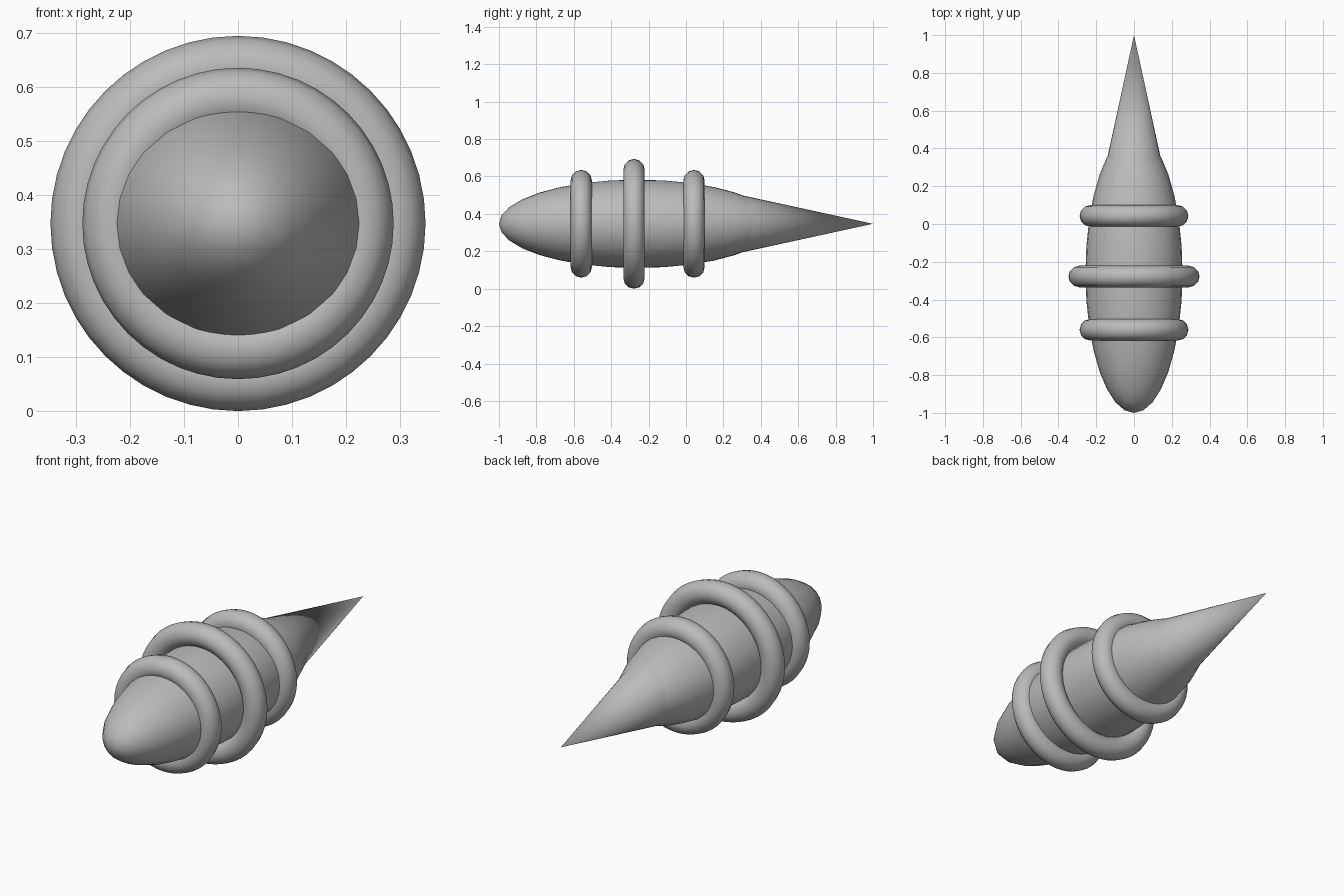
import bpy
from math import pi, radians

if "Cube" in bpy.data.objects:
    bpy.data.objects.remove(bpy.data.objects["Cube"], do_unlink=True)

AXIS_Z = 0.347  # height of the long axis

grey = bpy.data.materials.new("grey")
grey.use_nodes = True
colour = (0.5, 0.5, 0.5, 1)
grey.diffuse_color = colour
grey.node_tree.nodes["Principled BSDF"].inputs["Base Color"].default_value = colour


def finish(name):
    """Name, colour and smooth the active object."""
    obj = bpy.context.object
    obj.name = name
    obj.data.materials.append(grey)
    bpy.ops.object.transform_apply(location=False, rotation=True, scale=True)
    bpy.ops.object.shade_smooth_by_angle(angle=radians(40))
    return obj


# Elongated body, slightly wider than tall
bpy.ops.mesh.primitive_uv_sphere_add(segments=32, ring_count=16, radius=1,
                                     location=(0, -0.26, AXIS_Z))
bpy.context.object.scale = (0.257, 0.74, 0.236)
finish("body")

# Pointed tail, its base buried in the body
bpy.ops.mesh.primitive_cone_add(vertices=32, radius1=0.174, radius2=0, depth=0.8,
                                location=(0, 0.6, AXIS_Z), rotation=(-pi / 2, 0, 0))
finish("tail_spike")

# Three rings around the body
for name, y, major in (("front_ring", -0.56, 0.231),
                       ("middle_ring", -0.278, 0.29),
                       ("rear_ring", 0.043, 0.231)):
    bpy.ops.mesh.primitive_torus_add(major_radius=major, minor_radius=0.057,
                                     major_segments=48, minor_segments=12,
                                     location=(0, y, AXIS_Z), rotation=(pi / 2, 0, 0))
    finish(name)
